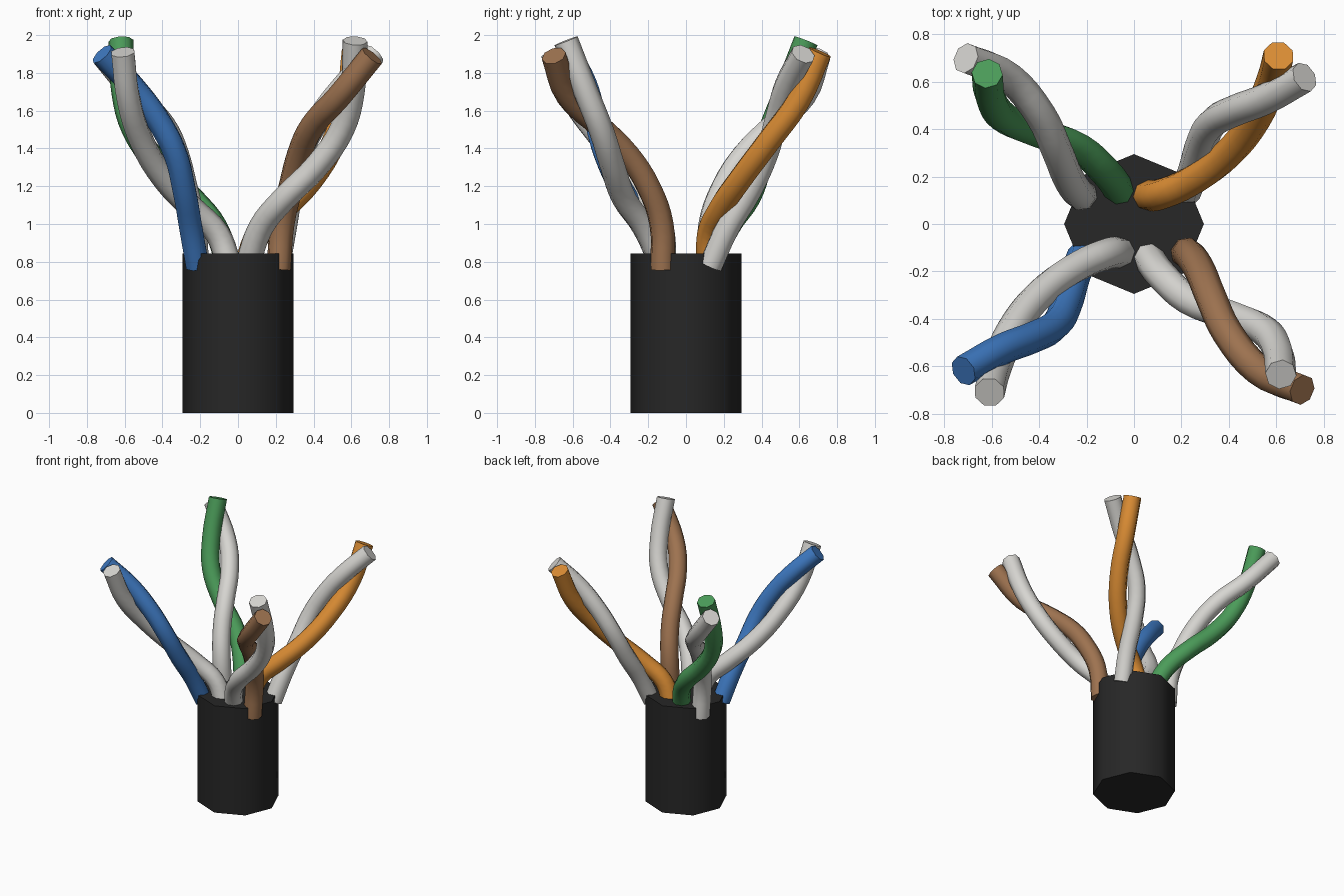
import bpy
import math

cube = bpy.data.objects.get("Cube")
if cube:
    bpy.data.objects.remove(cube)


def material(name, rgb):
    mat = bpy.data.materials.new(name)
    mat.use_nodes = True
    mat.diffuse_color = (*rgb, 1)
    mat.node_tree.nodes["Principled BSDF"].inputs["Base Color"].default_value = (*rgb, 1)
    return mat


BLACK = material("black", (.02, .02, .02))
WHITE = material("white", (.68, .67, .64))
BROWN = material("copper brown", (.34, .17, .08))
BLUE = material("blue", (.05, .2, .56))
GREEN = material("green", (.07, .33, .1))
ORANGE = material("orange", (.72, .27, .035))

JACKET_RADIUS, JACKET_HEIGHT, WIRE_RADIUS = .295, .845, .066


def smooth(obj, degrees):
    bpy.ops.object.select_all(action="DESELECT")
    obj.select_set(True)
    bpy.context.view_layer.objects.active = obj
    bpy.ops.object.shade_smooth_by_angle(angle=math.radians(degrees))


def wire(name, path, insulation, turn):
    """Sweep an eight-sided tube along the path, with copper cut ends."""
    curve = bpy.data.curves.new(name + "_path", "CURVE")
    curve.dimensions = "3D"
    curve.bevel_depth = WIRE_RADIUS
    curve.bevel_resolution = 2
    curve.resolution_u = 4
    curve.use_fill_caps = True
    spline = curve.splines.new("BEZIER")
    spline.bezier_points.add(len(path) - 1)
    for point, (x, y, z) in zip(spline.bezier_points, path):
        point.co = (x * turn, y * turn, z)
        point.handle_left_type = point.handle_right_type = "AUTO"
    guide = bpy.data.objects.new(name + "_guide", curve)
    bpy.context.collection.objects.link(guide)
    graph = bpy.context.evaluated_depsgraph_get()
    mesh = bpy.data.meshes.new_from_object(guide.evaluated_get(graph))
    bpy.data.objects.remove(guide)

    mesh.materials.clear()
    mesh.materials.append(insulation)
    mesh.materials.append(BROWN)
    for face in mesh.polygons:
        face.material_index = int(len(face.vertices) > 4)
    obj = bpy.data.objects.new(name, mesh)
    bpy.context.collection.objects.link(obj)
    smooth(obj, 60)


# Outer jacket with a corner on each axis
bpy.ops.mesh.primitive_cylinder_add(vertices=8, radius=JACKET_RADIUS, depth=JACKET_HEIGHT,
                                    location=(0, 0, JACKET_HEIGHT / 2))
jacket = bpy.context.object
jacket.name = "cable_jacket"
jacket.data.materials.append(BLACK)
smooth(jacket, 60)

# Paths of the two front pairs; each is reused half a turn around for the back
left_outer = [(.215, -.125, .76), (.235, -.13, 1.0), (.28, -.2, 1.2), (.325, -.31, 1.37),
              (.395, -.46, 1.52), (.53, -.62, 1.67), (.71, -.70, 1.89)]
left_inner = [(.05, -.125, .78), (.12, -.22, .98), (.24, -.325, 1.13), (.42, -.39, 1.31),
              (.55, -.45, 1.5), (.605, -.53, 1.7), (.62, -.635, 1.97)]
right_inner = [(-.05, -.12, .8), (-.11, -.125, .95), (-.24, -.18, 1.08), (-.39, -.29, 1.24),
               (-.51, -.44, 1.44), (-.58, -.6, 1.66), (-.61, -.71, 1.91)]
right_outer = [(-.215, -.13, .78), (-.25, -.22, .98), (-.285, -.34, 1.18), (-.335, -.43, 1.38),
               (-.43, -.48, 1.56), (-.56, -.53, 1.73), (-.72, -.62, 1.9)]

wire("brown_wire", left_outer, BROWN, 1)
wire("brown_pair_white_wire", left_inner, WHITE, 1)
wire("blue_wire", right_outer, BLUE, 1)
wire("blue_pair_white_wire", right_inner, WHITE, 1)
wire("green_wire", left_inner, GREEN, -1)
wire("green_pair_white_wire", left_outer, WHITE, -1)
wire("orange_wire", right_inner, ORANGE, -1)
wire("orange_pair_white_wire", right_outer, WHITE, -1)
